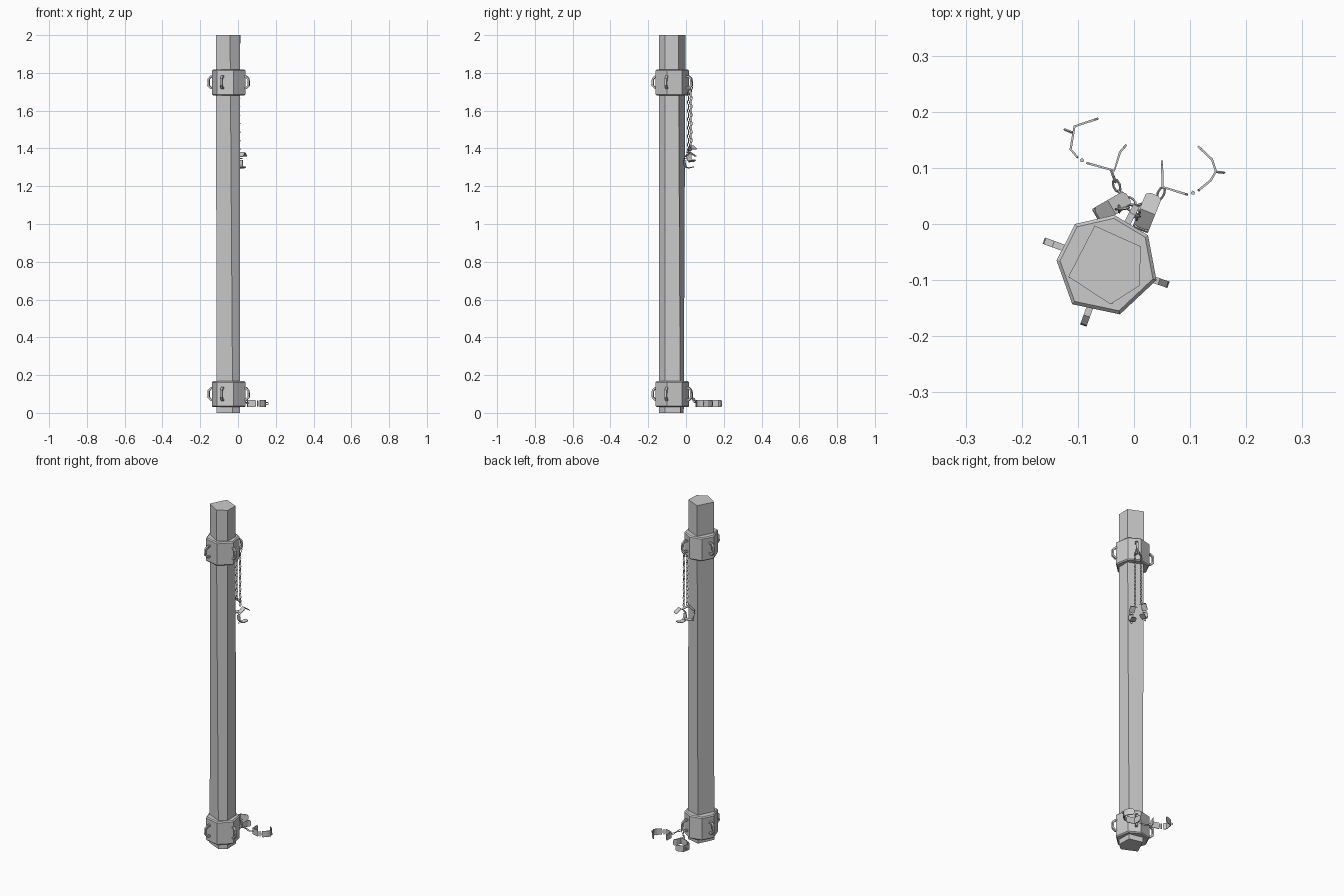
import bpy, bmesh
from math import sin, cos, pi, radians
from mathutils import Vector, Matrix

if "Cube" in bpy.data.objects:
    bpy.data.objects.remove(bpy.data.objects["Cube"])


def make(name, bm):
    bmesh.ops.recalc_face_normals(bm, faces=bm.faces)
    me = bpy.data.meshes.new(name)
    bm.to_mesh(me)
    bm.free()
    ob = bpy.data.objects.new(name, me)
    bpy.context.collection.objects.link(ob)
    return ob


def loft(bm, rings, cap=True, close=False):
    """Skin a list of equal-length point rings."""
    vs = [[bm.verts.new(p) for p in r] for r in rings]
    n = len(vs[0])
    for k in range(len(vs) if close else len(vs) - 1):
        a, b = vs[k], vs[(k + 1) % len(vs)]
        for i in range(n):
            j = (i + 1) % n
            bm.faces.new((a[i], a[j], b[j], b[i]))
    if cap and not close:
        bm.faces.new(vs[0])
        bm.faces.new(vs[-1])


# wooden post, five irregular sides
top = [(-.07, -.003), (.012, -.04), (.01, -.11), (-.042, -.143), (-.117, -.094)]
low = [(-.07, -.012), (.008, -.03), (.01, -.11), (-.028, -.142), (-.113, -.103)]
bm = bmesh.new()
loft(bm, [[(x, y, 0) for x, y in low], [(x, y, 2) for x, y in top]])
make("post", bm)

# seven-sided collars with chamfered rims
hept = [(-.105, 0), (-.035, .016), (.025, -.02), (.04, -.1),
        (-.025, -.161), (-.11, -.143), (-.138, -.065)]
C = Vector((-.05, -.07))


def collar(name, z0, z1):
    bm = bmesh.new()
    rings = []
    for z, s in ((z0, .93), (z0 + .006, 1), (z1 - .006, 1), (z1, .93)):
        rings.append([(C.x + (x - C.x) * s, C.y + (y - C.y) * s, z) for x, y in hept])
    loft(bm, rings)
    make(name, bm)


# D-shaped rings standing out of the collars
def d_ring(name, ang, z):
    d = Vector((cos(ang), sin(ang), 0))
    side = Vector((-d.y, d.x, 0))
    base = Vector((C.x, C.y, z))
    bm = bmesh.new()
    outer = [(.07, .036), (.1, .036), (.116, .02), (.118, -.018), (.1, -.036), (.07, -.036)]
    inner = [(.07, .026), (.097, .026), (.107, .015), (.108, -.014), (.097, -.026), (.07, -.026)]
    rings = []
    for (ro, zo), (ri, zi) in zip(outer, inner):
        o = base + d * ro + Vector((0, 0, zo))
        i = base + d * ri + Vector((0, 0, zi))
        rings.append([o + side * .006, o - side * .006, i - side * .006, i + side * .006])
    loft(bm, rings)
    make(name, bm)


for label, z in (("lower", .1), ("upper", 1.75)):
    collar(label + "_collar", z - .07, z + .068)
    for k, a in enumerate((62, 160, 250, 341)):
        d_ring(f"{label}_ring_{k + 1}", radians(a), z)


# chains of stretched low-poly links, alternately turned a quarter
def link(bm, mid, axis, side, length, width, r=.0022):
    up = axis.cross(side)
    rings = []
    for k in range(8):
        t = 2 * pi * k / 8
        out = axis * cos(t) + side * sin(t)
        c = mid + axis * cos(t) * (length / 2 - r) + side * sin(t) * (width / 2 - r)
        rings.append([c + out * r, c + up * r, c - out * r, c - up * r])
    loft(bm, rings, close=True)


def chain(name, pts, pitch=.022):
    bm = bmesh.new()
    n = 0
    for p, q in zip(pts, pts[1:]):
        p, q = Vector(p), Vector(q)
        axis = (q - p).normalized()
        s = axis.orthogonal().normalized()
        count = max(1, round((q - p).length / pitch))
        for k in range(count):
            side = Matrix.Rotation(radians(40 + 90 * n), 3, axis) @ s
            link(bm, p.lerp(q, (k + .5) / count), axis, side, pitch * 1.3, .016)
            n += 1
    make(name, bm)


chain("hanging_chain_left", [(.004, .03, 1.725), (-.026, .027, 1.70), (-.027, .027, 1.41)])
chain("hanging_chain_right", [(.006, .026, 1.725), (.004, .013, 1.70), (.005, .013, 1.385)])
chain("ground_chain_left", [(.003, .033, .08), (-.028, .06, .055), (-.04, .094, .05)])
chain("ground_chain_right", [(.006, .033, .08), (.044, .045, .055), (.052, .064, .05)])


# open cuffs: two thin bands hinged together, with an eye on each half
def band(bm, pts, m, width=.036, thick=.004):
    pts = [Vector((x, y, 0)) for x, y in pts]
    rings = []
    for k, p in enumerate(pts):
        t = (pts[min(k + 1, len(pts) - 1)] - pts[max(k - 1, 0)]).normalized()
        nrm = Vector((-t.y, t.x, 0)) * thick / 2
        w = Vector((0, 0, width / 2 * (.5 if k in (0, len(pts) - 1) else 1)))
        rings.append([m @ (p + nrm + w), m @ (p - nrm + w), m @ (p - nrm - w), m @ (p + nrm - w)])
    loft(bm, rings)


def cuff(name, near, far, eye, m):
    bm = bmesh.new()
    for half in (near, far):
        # the bands stay wide at the hinge, the free ends narrow to a tab
        ext = Vector(half[-1]) - Vector(half[-2])
        band(bm, [half[0]] + [tuple(Vector(half[0]).lerp(Vector(half[1]), .1))] + half[1:]
             + [tuple(Vector(half[-1]) + ext.normalized() * .007)], m)
    # hinge pin between the halves
    h = (Vector(near[0]) + Vector(far[0])) / 2
    bmesh.ops.create_cone(bm, cap_ends=True, segments=5, radius1=.004, radius2=.004,
                          depth=.03, matrix=m @ Matrix.Translation((h.x, h.y, 0)))
    # lug eye on the far half
    p, d = Vector((*eye[0], 0)), Vector((*eye[1], 0)).normalized()
    before = set(bm.verts)
    link(bm, p + d * .007, d, Vector((0, 0, 1)), .02, .016)
    for v in set(bm.verts) - before:
        v.co = m @ v.co
    make(name, bm)


near_l = [(-.085, .109), (-.035, .095), (-.025, .128), (-.018, .136)]
far_l = [(-.1, .118), (-.113, .133), (-.106, .174), (-.07, .186)]
near_r = [(.096, .052), (.051, .066), (.05, .106)]
far_r = [(.114, .059), (.137, .078), (.146, .094), (.139, .115), (.119, .134)]
eye_l = ((-.11, .163), (-.9, .35))
eye_r = ((.146, .093), (1, -.1))
ground = Matrix.Translation((0, 0, .05))
cuff("ground_cuff_left", near_l, far_l, eye_l, ground)
cuff("ground_cuff_right", near_r, far_r, eye_r, ground)


# the same cuff hung upright under each hanging chain
def hung(pos, heading, roll, scale=.82):
    return (Matrix.Translation(pos) @ Matrix.Rotation(radians(heading), 4, 'Z')
            @ Matrix.Rotation(pi / 2, 4, 'X') @ Matrix.Rotation(radians(roll), 4, 'Z')
            @ Matrix.Scale(scale, 4) @ Matrix.Translation((-.1, -.1, 0)))


cuff("hanging_cuff_left", near_r, far_r, eye_r, hung((-.036, .032, 1.365), 30, -120))
cuff("hanging_cuff_right", near_r, far_r, eye_r, hung((.024, .022, 1.33), 68, -125))
